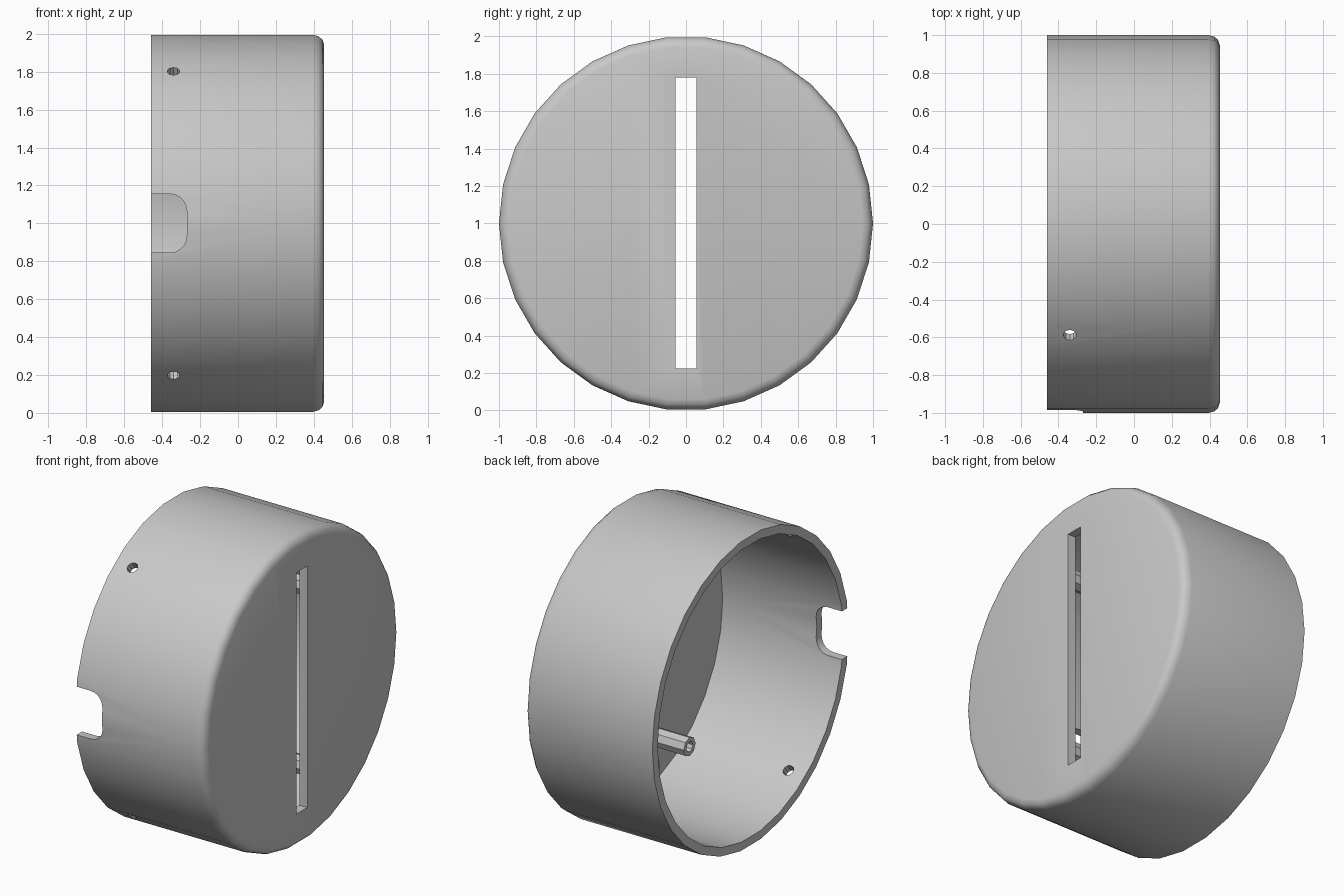
import bpy
import bmesh
import math
from mathutils import Matrix, Vector

if "Cube" in bpy.data.objects:
    bpy.data.objects.remove(bpy.data.objects["Cube"], do_unlink=True)

AXIS_Z = 1.0
REAR, FACE = -0.46, 0.455
INNER_R, PLATE_X = 0.945, 0.40

grey = bpy.data.materials.new("light grey")
grey.use_nodes = True
grey.diffuse_color = (0.58, 0.58, 0.58, 1)
grey.node_tree.nodes["Principled BSDF"].inputs["Base Color"].default_value = grey.diffuse_color


def make_object(name, bm):
    bmesh.ops.recalc_face_normals(bm, faces=bm.faces)
    mesh = bpy.data.meshes.new(name)
    bm.to_mesh(mesh)
    bm.free()
    mesh.materials.append(grey)
    obj = bpy.data.objects.new(name, mesh)
    bpy.context.collection.objects.link(obj)
    return obj


def lathe(name, profile, sides, centre, closed=False):
    """Sweep (x, radius) points around an axis along x."""
    bm = bmesh.new()
    rings = []
    for x, r in profile:
        angles = [2 * math.pi * i / sides for i in range(sides)]
        rings.append([bm.verts.new((x, centre[0] + r * math.cos(a), centre[1] + r * math.sin(a)))
                      for a in angles])
    pairs = list(zip(rings, rings[1:]))
    if closed:
        pairs.append((rings[-1], rings[0]))
    else:
        bm.faces.new(rings[0])
        bm.faces.new(rings[-1])
    for a, b in pairs:
        for i in range(sides):
            j = (i + 1) % sides
            bm.faces.new((a[i], a[j], b[j], b[i]))
    return make_object(name, bm)


def box(name, low, high):
    low, high = Vector(low), Vector(high)
    bm = bmesh.new()
    bmesh.ops.create_cube(bm, size=1)
    bmesh.ops.scale(bm, vec=high - low, verts=bm.verts)
    bmesh.ops.translate(bm, vec=(low + high) / 2, verts=bm.verts)
    return make_object(name, bm)


def notch_cutter():
    """Rounded cable notch, pushed through the front wall."""
    radius, half, end = 0.09, 0.155, -0.27
    outline = [(REAR - 0.1, -half)]
    for side in (-1, 1):
        arc = [math.radians(18 * i) for i in range(6)]
        points = [(end - radius + radius * math.sin(a),
                   side * (half - radius + radius * math.cos(a))) for a in arc]
        outline += points if side < 0 else points[::-1]
    outline.append((REAR - 0.1, half))
    bm = bmesh.new()
    face = bm.faces.new([bm.verts.new((x, -1.2, AXIS_Z + z)) for x, z in outline])
    grown = bmesh.ops.extrude_face_region(bm, geom=[face])["geom"]
    moved = [v for v in grown if isinstance(v, bmesh.types.BMVert)]
    bmesh.ops.translate(bm, vec=(0, 0.5, 0), verts=moved)
    return make_object("notch_cutter", bm)


def screw_hole_cutter(side):
    """Small radial hole through the front wall."""
    direction = Vector((0, -0.59, 0.805 * side)).normalized()
    bm = bmesh.new()
    bmesh.ops.create_cone(bm, cap_ends=True, segments=10, radius1=0.034, radius2=0.034, depth=0.3)
    spin = direction.to_track_quat("Z", "Y").to_matrix().to_4x4()
    place = Matrix.Translation(direction * 0.97 + Vector((-0.34, 0, AXIS_Z)))
    bmesh.ops.transform(bm, matrix=place @ spin, verts=bm.verts)
    return make_object("hole_cutter", bm)


def smooth(obj):
    bpy.ops.object.select_all(action="DESELECT")
    obj.select_set(True)
    bpy.context.view_layer.objects.active = obj
    bpy.ops.object.shade_smooth_by_angle(angle=math.radians(35))


# Cup-shaped housing with a rounded rim on the closed end
housing = lathe("housing", [
    (PLATE_X, INNER_R), (REAR, INNER_R), (REAR, 1.0), (0.395, 1.0),
    (0.425, 0.992), (0.445, 0.975), (FACE, 0.945)], 30, (0, AXIS_Z))

# Slot, notch and screw holes
cutters = [box("slot_cutter", (0.3, -0.055, 0.225), (0.6, 0.055, 1.78)), notch_cutter()]
cutters += [screw_hole_cutter(side) for side in (-1, 1)]
for cutter in cutters:
    cutter.hide_render = True
    cut = housing.modifiers.new(cutter.name, "BOOLEAN")
    cut.operation = "DIFFERENCE"
    cut.solver = "EXACT"
    cut.object = cutter

bpy.context.view_layer.update()
graph = bpy.context.evaluated_depsgraph_get()
result = bpy.data.meshes.new_from_object(housing.evaluated_get(graph))
housing.modifiers.clear()
housing.data = result
result.materials.clear()
result.materials.append(grey)
for cutter in cutters:
    bpy.data.objects.remove(cutter, do_unlink=True)
smooth(housing)

# Hollow mounting posts standing inside on the end plate
for y_name, y in (("front", -0.18), ("back", 0.18)):
    for z_name, z in (("lower", -0.58), ("upper", 0.58)):
        lathe(f"{y_name}_{z_name}_post",
              [(PLATE_X + 0.01, 0.06), (0.1, 0.06), (0.1, 0.033), (PLATE_X + 0.01, 0.033)],
              8, (y, AXIS_Z + z), closed=True)
